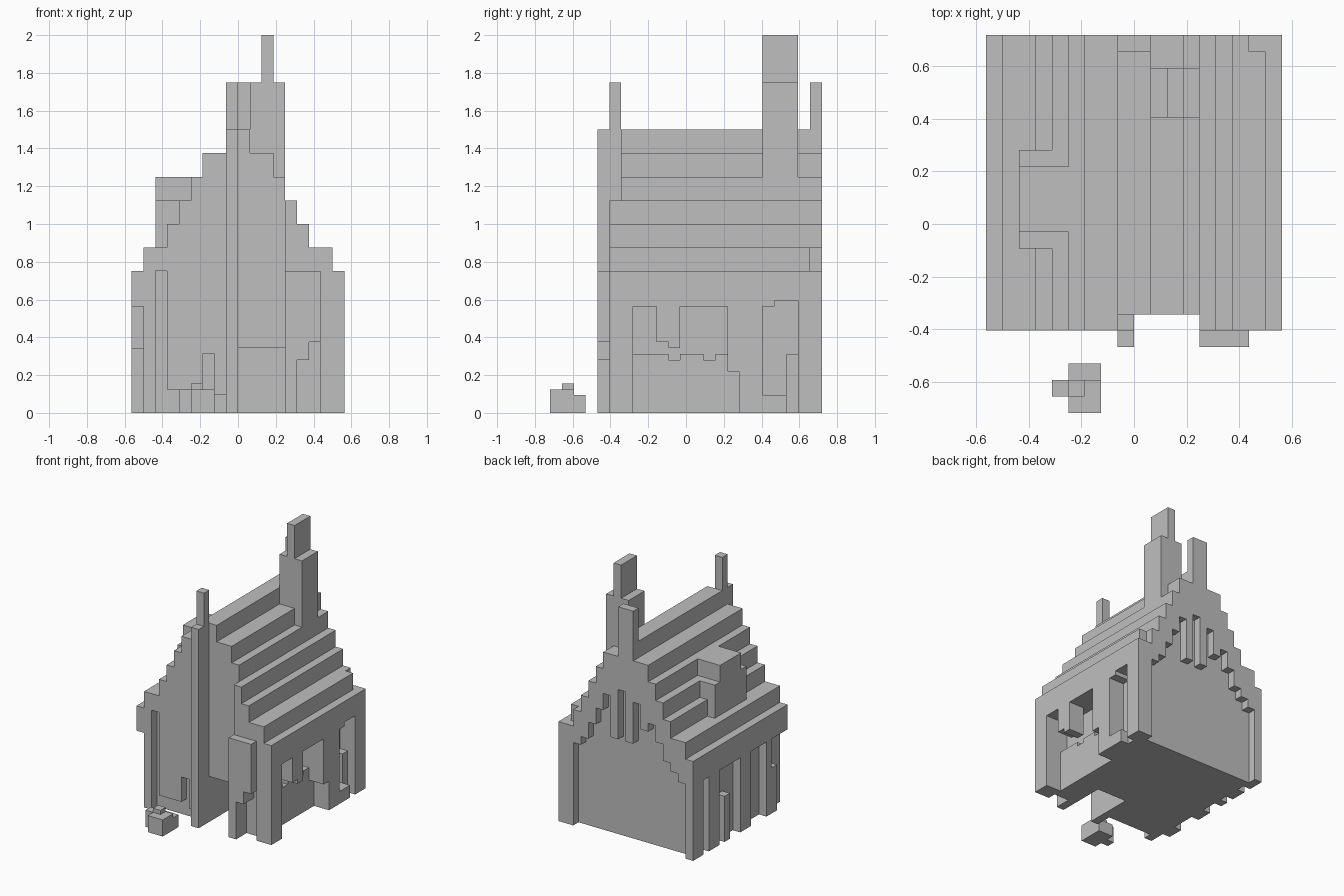
import bpy, bmesh

if "Cube" in bpy.data.objects:
    bpy.data.objects.remove(bpy.data.objects["Cube"])

# Blocky cottage: laid out on a 1/32 unit grid, then each part gets only its outer skin.
U = 1 / 32
cells = {}


def fill(part, x0, x1, y0, y1, z0, z1):
    for x in range(x0, x1, 2):
        for y in range(y0, y1, 2):
            for z in range(z0, z1):
                cells[(x, y, z)] = part


def carve(x0, x1, y0, y1, z0, z1):
    for x in range(x0, x1, 2):
        for y in range(y0, y1, 2):
            for z in range(z0, z1):
                cells.pop((x, y, z), None)


# stepped roof height, and bottom of the rear gable trim, by distance from the ridge
ROOF = {0: 48, 2: 44, 4: 44, 6: 40, 8: 36, 10: 32, 12: 28, 14: 28, 16: 24}
TRIM = {0: 36, 2: 34, 4: 34, 6: 30, 8: 26, 10: 22, 12: 20, 14: 18, 16: 18}

for x in range(-18, 18, 2):
    d = x if x >= 0 else -x - 2
    front = -11 if -2 <= x < 8 else -13
    # walls
    if -16 <= x < 14:
        fill("walls", x, x + 2, -11, 21, 0, 24)
    # roof and eaves
    low = 18 if x >= 14 or x < -16 else 24
    fill("roof", x, x + 2, front, 21, low, ROOF[d])
    # rear gable trim
    fill("gable_trim", x, x + 2, 21, 23, TRIM[d], ROOF[d])
carve(14, 16, 21, 23, 24, 28)

# hanging bars on the rear gable
for x, z in ((2, 24), (-2, 24), (-6, 28)):
    fill("gable_trim", x, x + 2, 21, 23, z, 40)

# front facade with slit and ragged lower edge
fill("facade", -16, -2, -13, -11, 0, 24)
carve(-14, -12, -13, -11, 0, 24)
carve(-12, -6, -13, -11, 0, 4)
carve(-6, -4, -13, -11, 0, 10)
carve(-4, -2, -13, -11, 0, 3)

# tall front pole and ridge finials
fill("front_pole", -2, 0, -15, -11, 0, 48)
fill("front_pole", -2, 0, -13, -11, 48, 56)
fill("rear_finial", -2, 2, 21, 23, 48, 56)

# shutter panel right of the door
fill("front_panel", 8, 10, -15, -11, 0, 24)
fill("front_panel", 10, 12, -15, -11, 9, 24)
fill("front_panel", 12, 14, -15, -11, 12, 24)

# doorway
carve(0, 8, -11, -3, 0, 11)

# right side: posts, hanging pieces and sills
fill("right_posts", 14, 18, -13, -9, 0, 18)
fill("right_posts", 14, 18, 9, 13, 0, 18)
fill("right_posts", 14, 18, 19, 23, 0, 24)
fill("right_posts", 14, 18, 7, 9, 7, 18)
fill("right_posts", 14, 18, -5, -3, 12, 18)
fill("right_posts", 14, 18, -3, -1, 11, 18)
fill("right_posts", 14, 18, 13, 17, 0, 3)
fill("right_posts", 14, 16, 17, 19, 0, 10)
carve(14, 18, 15, 19, 18, 19)
# right window recess
carve(12, 14, -9, 7, 10, 18)
carve(12, 14, -3, -1, 9, 10)
carve(12, 14, 3, 5, 9, 10)

# left side posts (y start, y end, top)
for y0, y1, top in ((19, 23, 18), (13, 17, 18), (9, 11, 11), (1, 5, 18),
                    (-7, -5, 18), (-9, -7, 11)):
    fill("left_posts", -18, -16, y0, y1, 0, top)

# dormer on the left slope
fill("dormer", -14, -8, -3, 9, 28, 36)
fill("dormer", -14, -6, -1, 7, 36, 40)

# chimney
fill("chimney", 2, 8, 13, 19, 40, 56)
fill("chimney", 4, 6, 13, 19, 56, 64)

# small crate cluster in the front yard
fill("yard_crate", -8, -4, -23, -19, 0, 4)
fill("yard_crate", -8, -4, -19, -17, 0, 3)
fill("yard_crate", -10, -8, -21, -19, 0, 4)
fill("yard_crate", -8, -6, -21, -19, 4, 5)

grey = bpy.data.materials.new("stone grey")
grey.diffuse_color = (0.52, 0.52, 0.52, 1)
grey.use_nodes = True
grey.node_tree.nodes["Principled BSDF"].inputs["Base Color"].default_value = grey.diffuse_color

# neighbour offset and the four corners of the face towards it
STEP = (2, 2, 1)
SIDES = []
for a in range(3):
    b, c = (a + 1) % 3, (a + 2) % 3
    for s in (0, 1):
        quad = []
        for p, q in ((0, 0), (1, 0), (1, 1), (0, 1)):
            v = [0, 0, 0]
            v[a], v[b], v[c] = s * STEP[a], p * STEP[b], q * STEP[c]
            quad.append(tuple(v))
        off = [0, 0, 0]
        off[a] = STEP[a] if s else -STEP[a]
        SIDES.append((tuple(off), quad if s else quad[::-1]))

# skin every part, skipping faces hidden against its neighbours
for part in sorted(set(cells.values())):
    bm = bmesh.new()
    made = {}
    for (x, y, z), owner in cells.items():
        if owner != part:
            continue
        for (ox, oy, oz), quad in SIDES:
            if (x + ox, y + oy, z + oz) in cells:
                continue
            ring = []
            for dx, dy, dz in quad:
                key = (x + dx, y + dy, z + dz)
                if key not in made:
                    made[key] = bm.verts.new([k * U for k in key])
                ring.append(made[key])
            bm.faces.new(ring)
    bmesh.ops.dissolve_limit(bm, angle_limit=0.01, verts=bm.verts[:], edges=bm.edges[:])
    mesh = bpy.data.meshes.new(part)
    bm.to_mesh(mesh)
    bm.free()
    mesh.materials.append(grey)
    bpy.context.collection.objects.link(bpy.data.objects.new(part, mesh))
